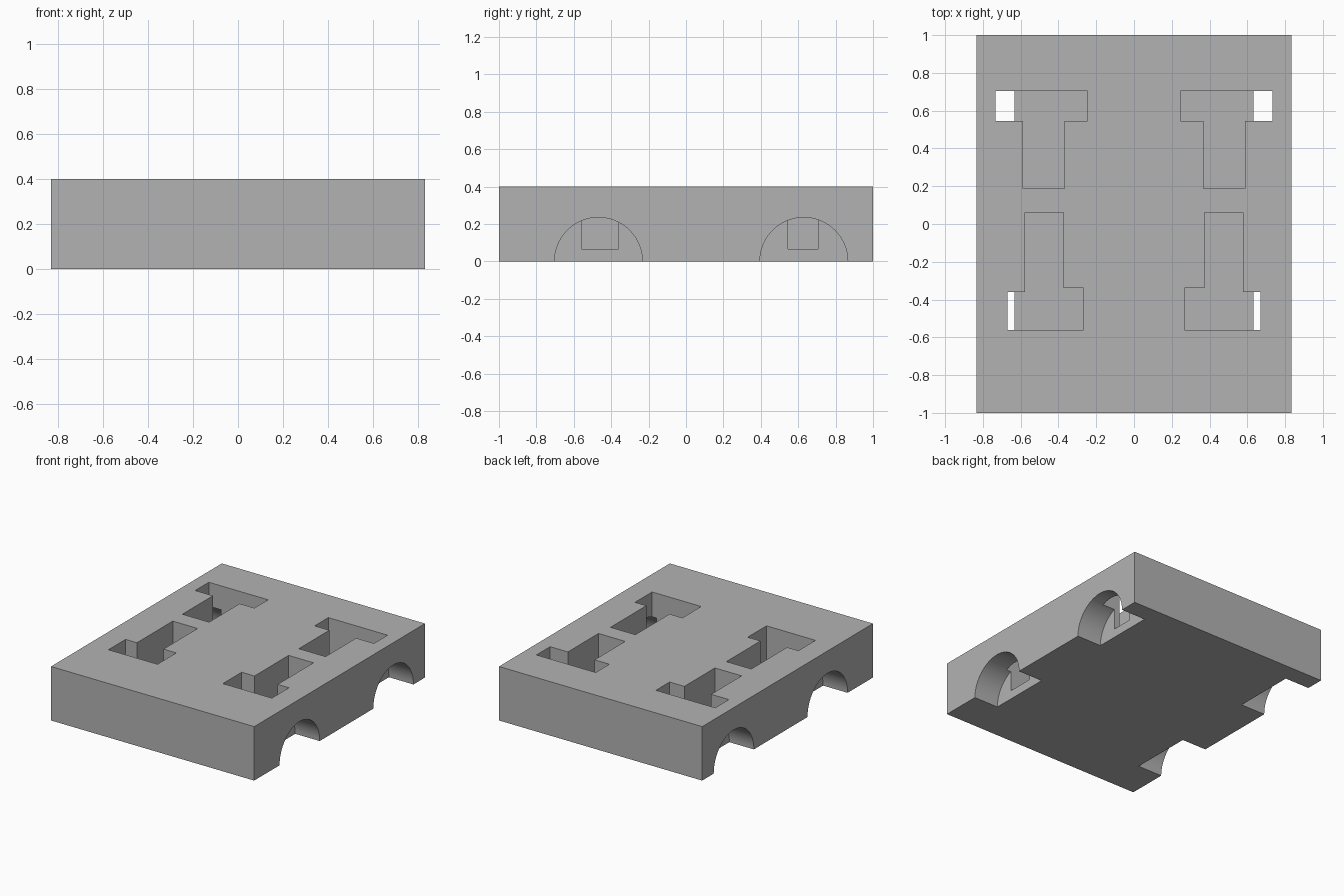
import bpy
import bmesh
from math import cos, sin, pi
from mathutils import Vector

cube = bpy.data.objects.get("Cube")
if cube:
    bpy.data.objects.remove(cube, do_unlink=True)

HALF_WIDTH, HALF_LENGTH, HEIGHT = 0.833, 1.0, 0.4
FLOOR = 0.065          # height of the pocket floors
ARCH_INNER = 0.632     # inner wall of the wheel arches
ARCH_RADIUS = 0.235

grey = bpy.data.materials.new("plain grey")
grey.use_nodes = True
colour = (0.45, 0.45, 0.45, 1)
grey.diffuse_color = colour
grey.node_tree.nodes["Principled BSDF"].inputs["Base Color"].default_value = colour


def prism(name, outline, sweep):
    """Extrude a closed outline along a vector."""
    bm = bmesh.new()
    face = bm.faces.new([bm.verts.new(p) for p in outline])
    result = bmesh.ops.extrude_face_region(bm, geom=[face])
    moved = [v for v in result["geom"] if isinstance(v, bmesh.types.BMVert)]
    bmesh.ops.translate(bm, verts=moved, vec=Vector(sweep))
    bmesh.ops.recalc_face_normals(bm, faces=bm.faces)
    mesh = bpy.data.meshes.new(name)
    bm.to_mesh(mesh)
    bm.free()
    mesh.materials.append(grey)
    obj = bpy.data.objects.new(name, mesh)
    bpy.context.collection.objects.link(obj)
    return obj


def rectangle(x, y, z):
    return [(-x, -y, z), (x, -y, z), (x, y, z), (-x, y, z)]


def t_pocket(name, side, outer, inner, stem_out, stem_in, y_edge, y_out, y_in, y_tip):
    """T-shaped pocket: a bar across the axle with a stem along y."""
    points = [(outer, y_edge), (outer, y_out), (stem_out, y_out), (stem_out, y_tip),
              (stem_in, y_tip), (stem_in, y_in), (inner, y_in), (inner, y_edge)]
    return prism(name, [(side * x, y, FLOOR) for x, y in points], (0, 0, HEIGHT))


def wheel_arch(name, side, y):
    """Round cutter that opens on the side and the underside."""
    steps = 64
    ring = [(side * ARCH_INNER, y + ARCH_RADIUS * cos(2 * pi * i / steps),
             ARCH_RADIUS * sin(2 * pi * i / steps)) for i in range(steps)]
    return prism(name, ring, (side * 0.4, 0, 0))


# Solid block
block = prism("base_block", rectangle(HALF_WIDTH, HALF_LENGTH, 0), (0, 0, HEIGHT))

# Pockets and wheel arches, mirrored left and right
cutters = []
for side, label in ((1, "left"), (-1, "right")):
    cutters += [
        t_pocket("front_pocket_" + label, side, 0.67, 0.268, 0.577, 0.373,
                 -0.56, -0.36, -0.34, 0.06),
        t_pocket("back_pocket_" + label, side, 0.733, 0.247, 0.587, 0.368,
                 0.705, 0.545, 0.545, 0.187),
        wheel_arch("front_arch_" + label, side, -0.468),
        wheel_arch("back_arch_" + label, side, 0.63),
    ]

for cutter in cutters:
    cut = block.modifiers.new(cutter.name, "BOOLEAN")
    cut.operation = "DIFFERENCE"
    cut.solver = "EXACT"
    cut.object = cutter

# Bake the cuts and drop the cutters
bpy.context.view_layer.update()
evaluated = block.evaluated_get(bpy.context.evaluated_depsgraph_get())
finished = bpy.data.meshes.new_from_object(evaluated)
block.modifiers.clear()
block.data = finished
for cutter in cutters:
    bpy.data.objects.remove(cutter, do_unlink=True)

# Smooth arch curves, crisp edges elsewhere
bpy.ops.object.select_all(action="DESELECT")
block.select_set(True)
bpy.context.view_layer.objects.active = block
bpy.ops.object.shade_smooth_by_angle(angle=pi / 6)
